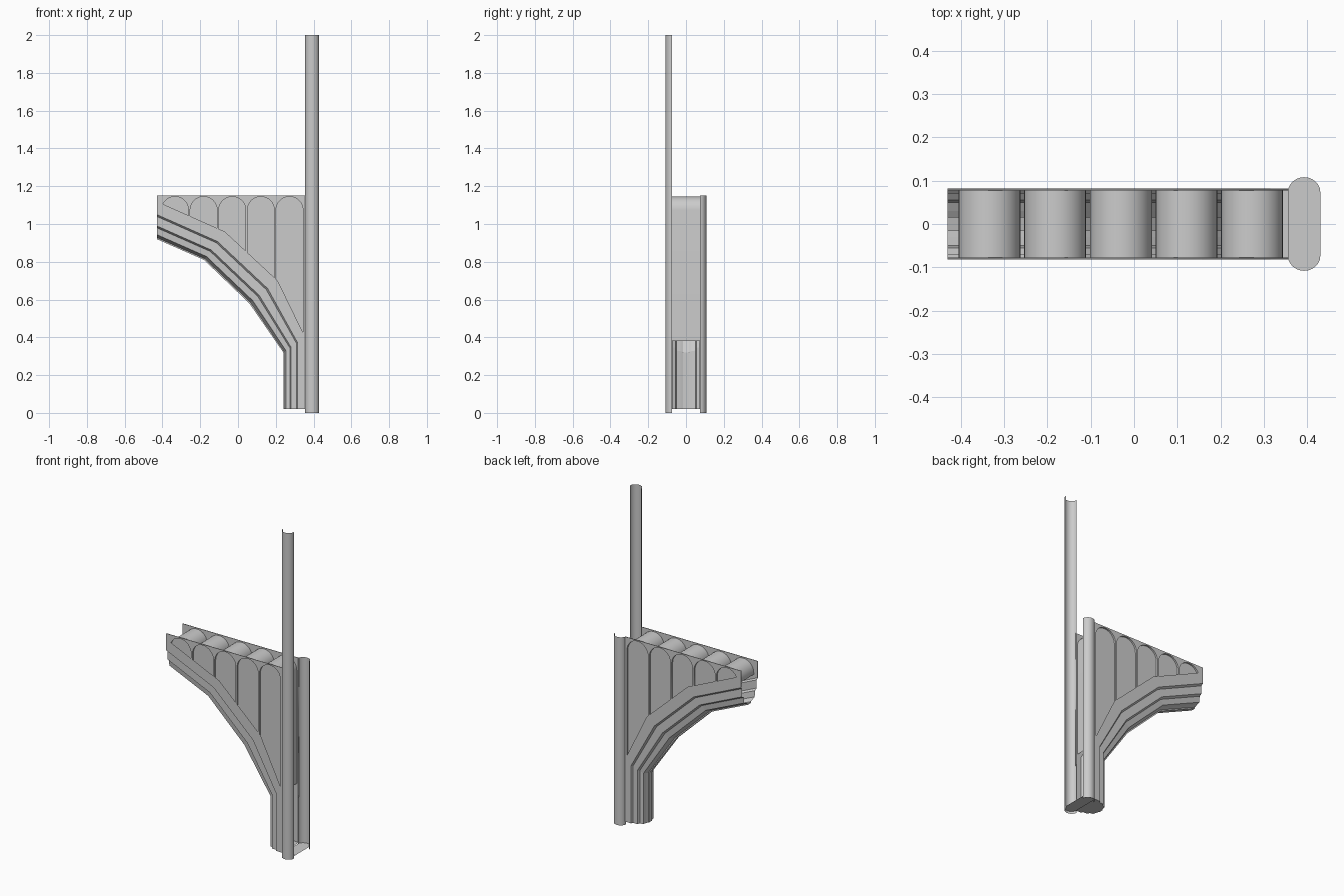
import bpy, bmesh, math

if "Cube" in bpy.data.objects:
    bpy.data.objects.remove(bpy.data.objects["Cube"])

# Lower and upper edges of the curved rib, as (x, z)
LOWER = [(0.24, 0.02), (0.24, 0.32), (0.06, 0.58), (-0.18, 0.81), (-0.43, 0.92)]
UPPER = [(0.356, 0.02), (0.356, 0.40), (0.21, 0.70), (-0.07, 0.96), (-0.43, 1.12)]
# Half moulding section: (fraction from lower to upper edge, half width)
SECTION = [(1, .082), (.65, .082), (.6, .07), (.35, .07), (.3, .055),
           (.12, .05), (.08, .03), (.04, .015), (0, .015)]
TOP, APEX, RADIUS = 1.152, 1.145, 0.0715
CENTRES = [-0.3335 + 0.1515 * i for i in range(5)]


def make(name, verts, faces, smooth=False):
    me = bpy.data.meshes.new(name)
    me.from_pydata(verts, [], faces)
    ob = bpy.data.objects.new(name, me)
    bpy.context.collection.objects.link(ob)
    bm = bmesh.new()
    bm.from_mesh(me)
    bmesh.ops.recalc_face_normals(bm, faces=bm.faces)
    bm.to_mesh(me)
    bm.free()
    if smooth:
        bpy.ops.object.select_all(action='DESELECT')
        ob.select_set(True)
        bpy.context.view_layer.objects.active = ob
        bpy.ops.object.shade_smooth_by_angle(angle=math.radians(35))
    return ob


def loft(name, rows, smooth=False):
    n = len(rows[0])
    faces = [(r * n + i, r * n + i + 1, (r + 1) * n + i + 1, (r + 1) * n + i)
             for r in range(len(rows) - 1) for i in range(n - 1)]
    return make(name, [p for r in rows for p in r], faces, smooth)


def rib_top(x):
    for (x1, z1), (x0, z0) in zip(UPPER[1:], UPPER[2:]):
        if x0 <= x <= x1:
            return z0 + (z1 - z0) * (x - x0) / (x1 - x0)
    return UPPER[1][1]


def arch(cx):
    a, b = cx - RADIUS, cx + RADIUS
    arc = [(cx + RADIUS * math.cos(math.pi * i / 16),
            APEX - RADIUS + RADIUS * math.sin(math.pi * i / 16)) for i in range(17)]
    return [(b, rib_top(b) - 0.045)] + arc + [(a, rib_top(a) - 0.045)]


# Stepped rib moulding swept along the arch
section = SECTION + [(t, -y) for t, y in reversed(SECTION)]
rows = [[(l[0] + (u[0] - l[0]) * t, y, l[1] + (u[1] - l[1]) * t) for t, y in section]
        for l, u in zip(LOWER, UPPER)]
loft("arch_rib", rows)

# Half-round shafts in front and behind
def half_round(sign):
    return [(0.3925 + 0.0375 * math.cos(math.pi * i / 12),
             sign * (0.073 + 0.035 * math.sin(math.pi * i / 12))) for i in range(13)]

for name, sign, height in (("front_shaft", -1, 2.0), ("back_shaft", 1, TOP)):
    loft(name, [[(x, y, z) for x, y in half_round(sign)] for z in (0, height)], True)

# Base cap joining rib and shafts
base = [p for p in rows[0]]
make("rib_base", base, [tuple(range(len(base)))])
ring = [(x, y, 0.015) for x, y in half_round(1) + half_round(-1)[::-1]]
make("shaft_base", ring, [tuple(range(len(ring)))])

# Thin pierced side walls
outline = [(-0.43, TOP), (0.356, TOP), (0.356, 0.3)] + [(x, z - 0.07) for x, z in UPPER[2:]]
for name, y in (("front_wall", -0.079), ("back_wall", 0.079)):
    cu = bpy.data.curves.new(name + "_outline", 'CURVE')
    cu.dimensions, cu.fill_mode, cu.extrude = '2D', 'BOTH', 0.0015
    for pts in [outline] + [arch(c) for c in CENTRES]:
        sp = cu.splines.new('POLY')
        sp.points.add(len(pts) - 1)
        for p, (px, pz) in zip(sp.points, pts):
            p.co = (px, pz, 0, 1)
        sp.use_cyclic_u = True
    tmp = bpy.data.objects.new(name + "_outline", cu)
    bpy.context.collection.objects.link(tmp)
    dg = bpy.context.evaluated_depsgraph_get()
    me = bpy.data.meshes.new_from_object(tmp.evaluated_get(dg))
    bpy.data.objects.remove(tmp)
    ob = bpy.data.objects.new(name, me)
    ob.rotation_euler.x = math.pi / 2
    ob.location.y = y
    bpy.context.collection.objects.link(ob)

# Barrel vaults between the walls, with recessed panels
for i, c in enumerate(CENTRES):
    pts = arch(c)
    loft(f"barrel_vault_{i + 1}", [[(x, y, z) for x, z in pts] for y in (-0.078, 0.078)], True)
    for side, y in (("front", -0.07), ("back", 0.07)):
        make(f"{side}_panel_{i + 1}", [(x, y, z) for x, z in pts], [tuple(range(len(pts)))])
